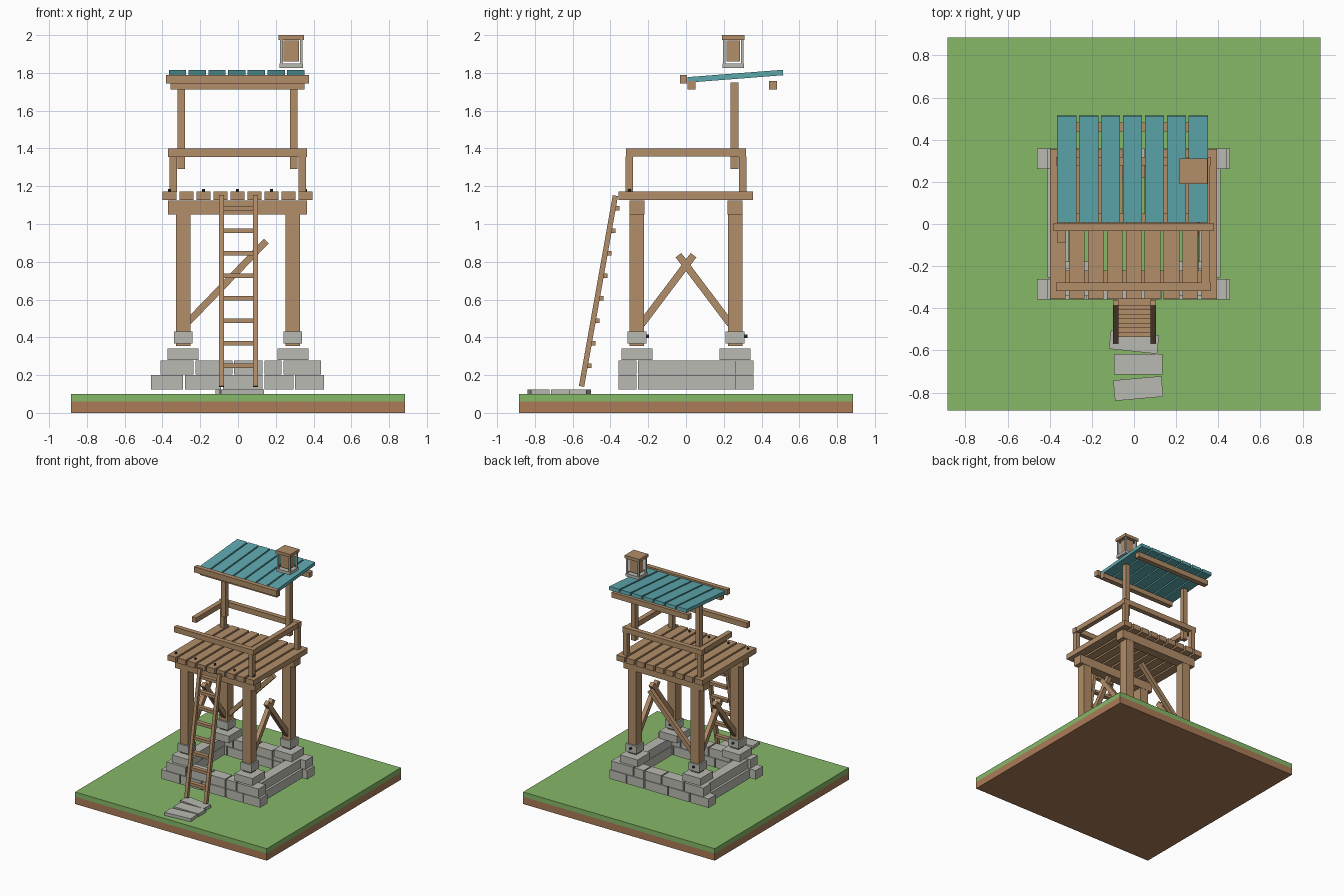
import bpy, math
from mathutils import Vector, Matrix

if "Cube" in bpy.data.objects:
    bpy.data.objects.remove(bpy.data.objects["Cube"])


def lin(c):
    return c / 12.92 if c <= 0.04045 else ((c + 0.055) / 1.055) ** 2.4


def mat(name, r, g, b):
    m = bpy.data.materials.new(name)
    m.diffuse_color = (lin(r / 255), lin(g / 255), lin(b / 255), 1)
    m.use_nodes = True
    m.node_tree.nodes["Principled BSDF"].inputs["Base Color"].default_value = m.diffuse_color
    return m


GRASS = mat("grass green", 134, 184, 104)
DIRT = mat("dirt brown", 172, 124, 88)
WOOD = mat("wood brown", 178, 141, 104)
STONE = mat("stone grey", 186, 186, 178)
TEAL = mat("roof teal", 93, 168, 174)
IRON = mat("dark iron", 62, 60, 60)


def obj(name, m, verts, faces):
    me = bpy.data.meshes.new(name)
    me.from_pydata(verts, [], faces)
    me.materials.append(m)
    o = bpy.data.objects.new(name, me)
    bpy.context.collection.objects.link(o)
    return o


FACES = [(0, 1, 3, 2), (4, 6, 7, 5), (0, 4, 5, 1), (2, 3, 7, 6), (0, 2, 6, 4), (1, 5, 7, 3)]


def block(name, m, size, matrix):
    s = Vector(size) / 2
    vs = [matrix @ Vector((i * s.x, j * s.y, k * s.z))
          for i in (-1, 1) for j in (-1, 1) for k in (-1, 1)]
    return obj(name, m, vs, FACES)


def box(name, m, x0, x1, y0, y1, z0, z1, rot=0):
    c = Vector(((x0 + x1) / 2, (y0 + y1) / 2, (z0 + z1) / 2))
    return block(name, m, (x1 - x0, y1 - y0, z1 - z0),
                 Matrix.Translation(c) @ Matrix.Rotation(math.radians(rot), 4, 'Z'))


def bar(name, m, a, b, w, d, side):
    """Beam from a to b; w is its width along the side axis, d the other thickness."""
    a, b = Vector(a), Vector(b)
    z = (b - a).normalized()
    x = Vector(side)
    y = z.cross(x)
    rot = Matrix((x, y, z)).transposed().to_4x4()
    return block(name, m, (w, d, (b - a).length), Matrix.Translation((a + b) / 2) @ rot)


def peg(name, c, r, h, axis):
    bpy.ops.mesh.primitive_cylinder_add(
        vertices=8, radius=r, depth=h, location=c,
        rotation=(math.pi / 2, 0, 0) if axis == 'Y' else (0, 0, 0))
    o = bpy.context.object
    o.name = name
    o.data.materials.append(IRON)


# ground slab
box("dirt_slab", DIRT, -.885, .885, -.885, .885, 0, .06)
box("grass_slab", GRASS, -.885, .885, -.885, .885, .06, .1)

# stepping stones
box("step_stone", STONE, -.115, .115, -.605, -.515, .1, .125, -6)
box("step_stone", STONE, -.095, .135, -.715, -.617, .1, .125)
box("step_stone", STONE, -.095, .135, -.83, -.732, .1, .125, 5)

# foundation: block rows front and back, long blocks at the sides
row1 = [(-.46, -.29), (-.28, -.09), (-.08, .13), (.14, .295), (.302, .455)]
row2 = [(-.41, -.235), (-.225, -.03), (-.02, .13), (.14, .23), (.24, .44)]
for s in (-1, 1):
    for row, z0, z1 in ((row1, .125, .2), (row2, .204, .277)):
        for x0, x1 in row:
            y0, y1 = sorted((s * .262, s * .358))
            box("foundation_stone", STONE, x0, x1, y0, y1, z0, z1)
        x0, x1 = sorted((s * .31, s * (.41 if z0 < .2 else .395)))
        box("foundation_side_stone", STONE, x0, x1, -.255, .265, z0, z1)

# corner footings, bolts and posts
for sx in (-1, 1):
    for sy in (-1, 1):
        cx, cy = sx * .29, sy * .26
        box("footing_slab", STONE, cx - .082, cx + .082, cy - .082, cy + .082, .28, .34)
        box("footing_block", STONE, cx - .05, cx + .05, cy - .05, cy + .05, .368, .432)
        peg("footing_bolt", (cx, cy + .055, .405), .009, .02, 'Y')
        box("leg_post", WOOD, cx - .038, cx + .038, cy - .038, cy + .038, .355, 1.122)
for sy in (-1, 1):
    box("platform_beam", WOOD, -.37, .365, sy * .26 - .04, sy * .26 + .04, 1.05, 1.124)

# diagonal braces
bar("back_brace", WOOD, (-.265, .26, .48), (.15, .26, .91), .035, .036, (0, 1, 0))
for sx in (-1, 1):
    for sy in (-1, 1):
        x = sx * .29 + sy * .001
        bar("side_brace", WOOD, (x, sy * .235, .47), (x, sy * -.04, .835), .035, .038, (1, 0, 0))

# platform planks with nails
for i in range(9):
    x = -.362 + i * .09
    box("platform_plank", WOOD, x - .037, x + .037, -.357, .355, 1.127, 1.172)
    if i % 2 == 0:
        peg("plank_nail", (x, -.3, 1.179), .008, .014, 'Z')

# railing
for x, y in ((.34, -.3), (.34, .3), (-.343, .3)):
    box("railing_post", WOOD, x - .019, x + .019, y - .019, y + .019, 1.17, 1.358)
for y in (-.298, .298):
    box("long_rail", WOOD, -.37, .365, y - .02, y + .02, 1.356, 1.4)
box("right_rail", WOOD, .32, .36, -.318, .318, 1.357, 1.399)
box("left_rail", WOOD, -.363, -.323, -.09, .317, 1.357, 1.399)

# roof frame
for x in (-.3, .295):
    box("roof_post", WOOD, x - .02, x + .02, .235, .277, 1.29, 1.75)
for y in (.028, .46):
    box("roof_beam", WOOD, -.357, .352, y - .021, y + .021, 1.712, 1.756)
box("roof_front_beam", WOOD, -.382, .377, -.033, .005, 1.743, 1.79)

# roof planks
for i in range(7):
    x = -.32 + i * .1043
    bar("roof_plank", TEAL, (x, .008, 1.763), (x, .514, 1.802), .092, .029, (1, 0, 0))

# lantern
lx, ly = .282, .25
box("lantern_base", STONE, lx - .062, lx + .062, ly - .058, ly + .058, 1.826, 1.85)
box("lantern_core", WOOD, lx - .04, lx + .04, ly - .035, ly + .035, 1.86, 1.972)
for sx in (-1, 1):
    for sy in (-1, 1):
        px, py = lx + sx * .052, ly + sy * .047
        box("lantern_corner", STONE, px - .007, px + .007, py - .007, py + .007, 1.85, 1.976)
box("lantern_cap", WOOD, lx - .067, lx + .067, ly - .06, ly + .06, 1.975, 2.0)

# ladder
for x in (-.087, .092):
    bar("ladder_rail", WOOD, (x, -.553, .14), (x, -.374, 1.15), .026, .028, (1, 0, 0))
for i in range(8):
    z = .25 + i * .119
    y = -.553 + (z - .14) * .1772
    box("ladder_rung", WOOD, -.08, .083, y - .002, y + .034, z - .012, z + .012)
